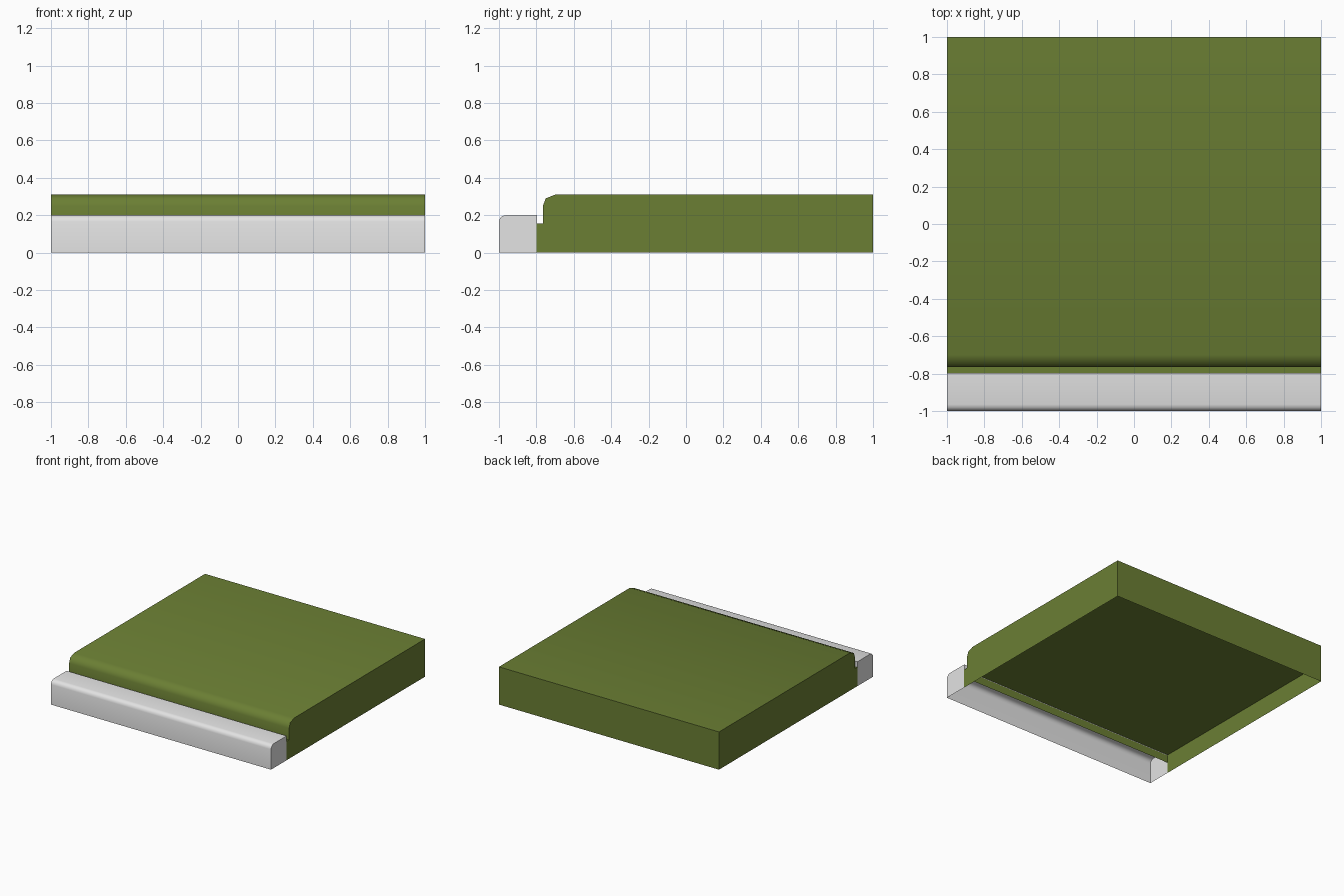
import bpy, bmesh, math

if "Cube" in bpy.data.objects:
    bpy.data.objects.remove(bpy.data.objects["Cube"])


def material(name, rgb):
    m = bpy.data.materials.new(name)
    m.diffuse_color = (*rgb, 1)
    m.use_nodes = True
    m.node_tree.nodes["Principled BSDF"].inputs["Base Color"].default_value = m.diffuse_color
    return m


grass_green = material("grass green", (0.147, 0.212, 0.034))
stone_grey = material("stone grey", (0.77, 0.77, 0.77))


def strip(name, profile, mat, close=(), down=False):
    """Sweep an open (y, z) profile across x; 'close' adds base points for the end caps."""
    bm = bmesh.new()
    rows = [[bm.verts.new((x, y, z)) for y, z in profile] for x in (-1, 1)]
    left, right = rows
    for i in range(len(profile) - 1):
        bm.faces.new((left[i], right[i], right[i + 1], left[i + 1]))
    if close:
        for x, row in ((-1, left), (1, right)):
            tail = [bm.verts.new((x, y, z)) for y, z in close]
            f = bm.faces.new(row + tail)
            f.normal_update()
            if f.normal.x * x < 0:
                f.normal_flip()
    if down:
        bmesh.ops.reverse_faces(bm, faces=bm.faces[:])
    me = bpy.data.meshes.new(name)
    bm.to_mesh(me)
    bm.free()
    me.materials.append(mat)
    ob = bpy.data.objects.new(name, me)
    bpy.context.collection.objects.link(ob)
    bpy.ops.object.select_all(action='DESELECT')
    ob.select_set(True)
    bpy.context.view_layer.objects.active = ob
    bpy.ops.object.shade_smooth_by_angle(angle=math.radians(50))
    return ob


# Grass slab: short lip behind the curb, step, rounded front edge, top and back (open below)
strip("grass_slab",
      [(-0.8, 0.09), (-0.8, 0.155), (-0.765, 0.155), (-0.765, 0.25), (-0.75, 0.29),
       (-0.70, 0.31), (1, 0.31), (1, 0)],
      grass_green, close=[(-0.8, 0)])

# Underside of the grass, set up inside the rim
strip("grass_underside", [(-0.765, 0.155), (1, 0.155)], grass_green, down=True)

# Curb: front face, rounded top edge, top, short back lip (open below)
arc = [(-0.965 - 0.035 * math.cos(math.radians(a)), 0.165 + 0.035 * math.sin(math.radians(a)))
       for a in (0, 30, 60, 90)]
strip("curb", [(-1, 0)] + arc + [(-0.797, 0.2), (-0.797, 0.15)],
      stone_grey, close=[(-0.797, 0)])
